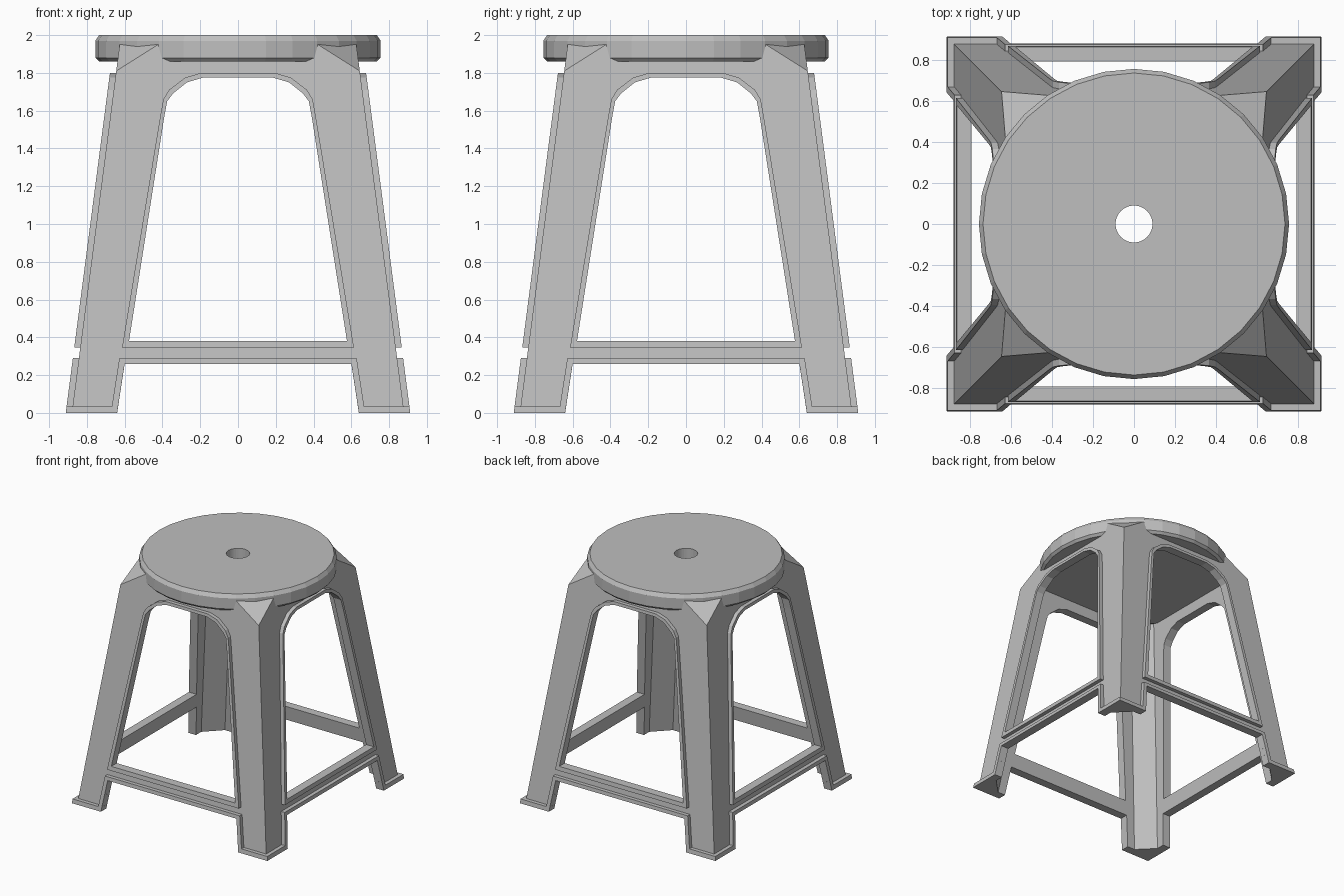
import bpy, bmesh, math
from mathutils import Matrix

if "Cube" in bpy.data.objects:
    bpy.data.objects.remove(bpy.data.objects["Cube"])

grey = bpy.data.materials.new("plain_grey")
grey.use_nodes = True
COLOUR = (0.52, 0.52, 0.52, 1)
grey.diffuse_color = COLOUR
grey.node_tree.nodes["Principled BSDF"].inputs["Base Color"].default_value = COLOUR


def half(z):
    """Half width of the tapering frame at height z."""
    return 0.88 - 0.13 * z


def finish(bm, name):
    bmesh.ops.recalc_face_normals(bm, faces=bm.faces)
    mesh = bpy.data.meshes.new(name)
    bm.to_mesh(mesh)
    bm.free()
    mesh.materials.append(grey)
    obj = bpy.data.objects.new(name, mesh)
    bpy.context.collection.objects.link(obj)
    return obj


def octagon(h, c, z):
    """Square section of half width h with corners cut back by c."""
    return [(sx * a, sy * b, z) for sx in (-1, 1) for sy in (-1, 1)
            for a, b in ((h, h - c), (h - c, h))]


def hull(points, name):
    bm = bmesh.new()
    for p in points:
        bm.verts.new(p)
    bmesh.ops.remove_doubles(bm, verts=bm.verts, dist=1e-5)
    bmesh.ops.convex_hull(bm, input=bm.verts)
    bmesh.ops.dissolve_limit(bm, angle_limit=0.01, verts=bm.verts, edges=bm.edges)
    return finish(bm, name)


def prism(profile, turn, name):
    """Extrude an x-z profile right through the frame."""
    bm = bmesh.new()
    face = bm.faces.new([bm.verts.new((x, -2, z)) for x, z in profile])
    ext = bmesh.ops.extrude_face_region(bm, geom=[face])["geom"]
    moved = [v for v in ext if isinstance(v, bmesh.types.BMVert)]
    bmesh.ops.translate(bm, verts=moved, vec=(0, 4, 0))
    bm.transform(Matrix.Rotation(turn, 4, "Z"))
    return finish(bm, name)


def cut(obj, cutter):
    cutter.hide_render = True
    mod = obj.modifiers.new("cut", "BOOLEAN")
    mod.operation = "DIFFERENCE"
    mod.solver = "EXACT"
    mod.object = cutter
    bpy.context.view_layer.objects.active = obj
    bpy.ops.object.modifier_apply(modifier=mod.name)
    bpy.data.objects.remove(cutter)


def mirrored(points):
    return points + [(-x, z) for x, z in reversed(points)]


def lip(edge, rim, closed, turn, name):
    """Raised strip between two outlines lying on a sloping wall."""
    bm = bmesh.new()
    rings = []
    for path, out in ((edge, 0.032), (rim, 0.032), (rim, -0.02), (edge, -0.02)):
        rings.append([bm.verts.new((x, -half(z) - out, z)) for x, z in path])
    n = len(edge)
    for i in range(n if closed else n - 1):
        j = (i + 1) % n
        for k in range(4):
            a, b = rings[k], rings[(k + 1) % 4]
            bm.faces.new((a[i], a[j], b[j], b[i]))
    if not closed:
        for i in (0, n - 1):
            bm.faces.new([r[i] for r in rings])
    bm.transform(Matrix.Rotation(turn, 4, "Z"))
    return finish(bm, name)


# Hollow tapering frame with faceted top corners
SHOULDER, TOP, CEILING = 1.81, 1.975, 1.87
frame = hull(octagon(half(0), 0, 0) + octagon(half(SHOULDER), 0, SHOULDER)
             + octagon(half(TOP), 0.24, TOP), "leg_frame")
cut(frame, hull(octagon(half(-0.1) - 0.04, 0.13, -0.1)
                + octagon(half(CEILING) - 0.04, 0.13, CEILING), "hollow"))

# Arched openings and the gaps between the feet
arch = mirrored([(0.577, 0.38), (0.39, 1.57), (0.375, 1.65), (0.345, 1.69),
                 (0.27, 1.75), (0.185, 1.775)])
arch_rim = mirrored([(0.614, 0.345), (0.41, 1.58), (0.395, 1.66), (0.365, 1.71),
                     (0.28, 1.775), (0.195, 1.8)])
gap = mirrored([(0.655, -0.1), (0.60, 0.26)])
for turn in (0, math.pi / 2):
    cut(frame, prism(arch, turn, "arch_cutter"))
    cut(frame, prism(gap, turn, "gap_cutter"))

# Raised lips around the openings and along the feet and rails
foot = mirrored([(0.91, 0), (0.64, 0), (0.60, 0.26)])
foot_rim = mirrored([(0.905, 0.035), (0.668, 0.035), (0.628, 0.29)])
for i, side in enumerate(("front", "left", "back", "right")):
    turn = i * math.pi / 2
    lip(arch, arch_rim, True, turn, side + "_arch_lip")
    lip(foot, foot_rim, False, turn, side + "_foot_lip")

# Round seat with a centre hole
bm = bmesh.new()
profile = [(0.09, 1.86), (0.735, 1.86), (0.755, 1.88), (0.755, 1.97),
           (0.735, 2.0), (0.09, 2.0)]
verts = [bm.verts.new((r, 0, z)) for r, z in profile]
edges = [bm.edges.new((verts[i - 1], verts[i])) for i in range(len(verts))]
bmesh.ops.spin(bm, geom=verts + edges, cent=(0, 0, 0), axis=(0, 0, 1),
               angle=math.tau, steps=32, use_merge=True)
bmesh.ops.remove_doubles(bm, verts=bm.verts, dist=1e-4)
finish(bm, "seat")

# Matching hole through the frame top
bm = bmesh.new()
bmesh.ops.create_cone(bm, cap_ends=True, segments=32, radius1=0.095, radius2=0.095,
                      depth=1, matrix=Matrix.Translation((0, 0, 2)))
cut(frame, finish(bm, "hole_cutter"))
